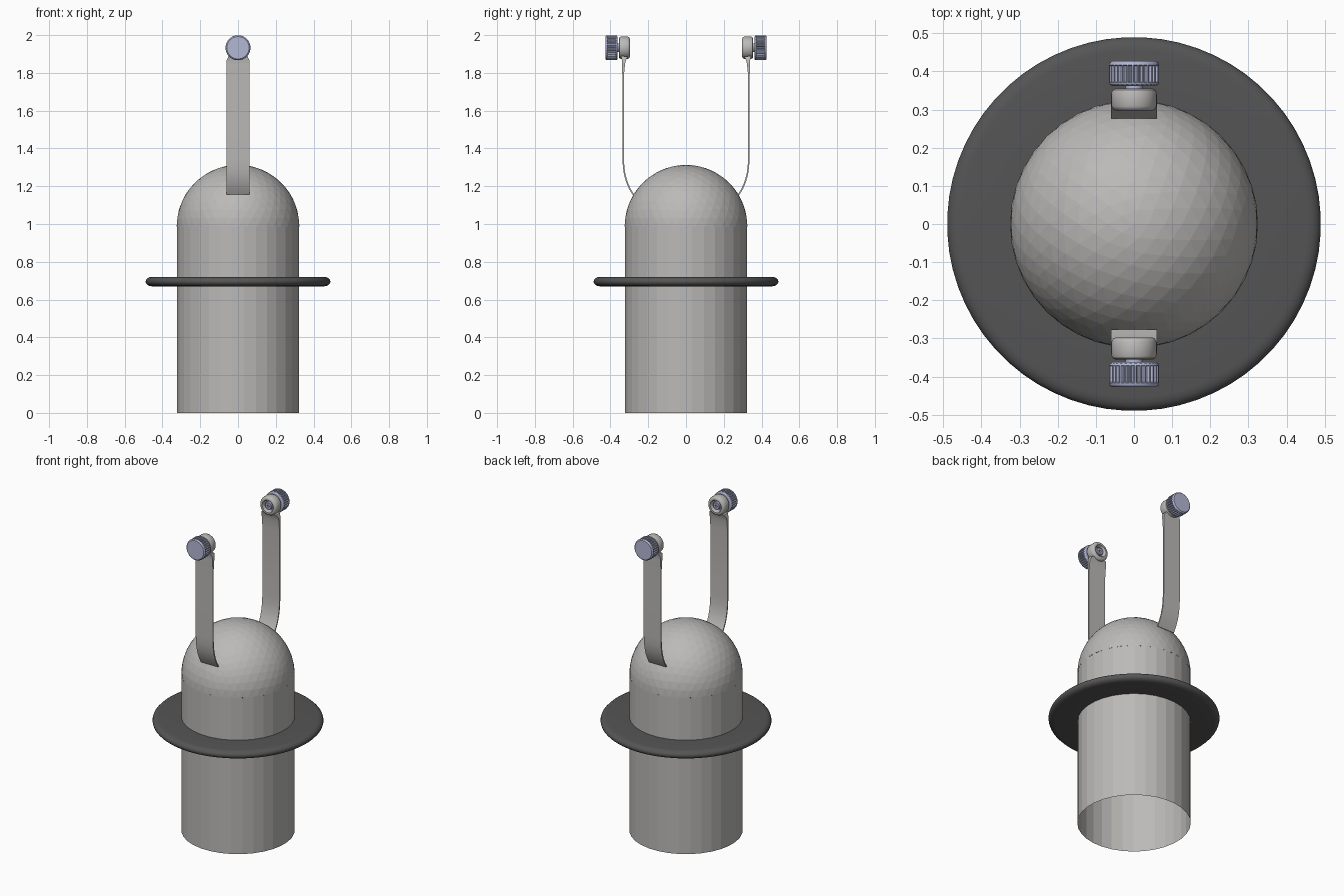
import bpy, bmesh, math
from mathutils import Matrix

if "Cube" in bpy.data.objects:
    bpy.data.objects.remove(bpy.data.objects["Cube"])


def material(name, rgb):
    m = bpy.data.materials.new(name)
    m.diffuse_color = (*rgb, 1)
    m.use_nodes = True
    m.node_tree.nodes["Principled BSDF"].inputs["Base Color"].default_value = m.diffuse_color
    return m


GREY = material("warm grey", (0.50, 0.49, 0.475))
DARK = material("dark grey", (0.09, 0.09, 0.09))
BLUE = material("blue grey", (0.45, 0.48, 0.66))


def finish(name, bm, mat, smooth=None):
    bmesh.ops.recalc_face_normals(bm, faces=bm.faces)
    me = bpy.data.meshes.new(name)
    bm.to_mesh(me)
    bm.free()
    me.materials.append(mat)
    ob = bpy.data.objects.new(name, me)
    bpy.context.collection.objects.link(ob)
    if smooth:
        bpy.ops.object.select_all(action='DESELECT')
        ob.select_set(True)
        bpy.context.view_layer.objects.active = ob
        bpy.ops.object.shade_smooth_by_angle(angle=math.radians(smooth))
    return ob


def lathe(profile, n, closed=False, ridge=lambda i, j: 0.0):
    """Revolve (radius, height) points about z; radius 0 makes a pole."""
    bm = bmesh.new()
    rings = []
    for j, (r, h) in enumerate(profile):
        if r == 0:
            rings.append([bm.verts.new((0, 0, h))] * n)
            continue
        ring = []
        for i in range(n):
            a = 2 * math.pi * (i + 0.5) / n
            q = r - ridge(i, j)
            ring.append(bm.verts.new((q * math.cos(a), q * math.sin(a), h)))
        rings.append(ring)
    pairs = list(zip(rings, rings[1:]))
    if closed:
        pairs.append((rings[-1], rings[0]))
    for a, b in pairs:
        for i in range(n):
            k = (i + 1) % n
            bm.faces.new(list(dict.fromkeys((a[i], a[k], b[k], b[i]))))
    return bm


# Open tube body
R, DOME_Z = 0.325, 0.988
finish("body_tube", lathe([(R, 0), (R, DOME_Z)], 32), GREY)

# Faceted half-sphere dome
bm = bmesh.new()
bmesh.ops.create_icosphere(bm, subdivisions=4, radius=R)
bmesh.ops.bisect_plane(bm, geom=bm.verts[:] + bm.edges[:] + bm.faces[:],
                       plane_co=(0, 0, 0), plane_no=(0, 0, 1), clear_inner=True)
bmesh.ops.translate(bm, verts=bm.verts, vec=(0, 0, DOME_Z))
finish("dome", bm, GREY)

# Flat collar with rounded rim
rim = [(0.320, 0.67)]
for k in range(9):
    a = math.pi * (k / 8 - 0.5)
    rim.append((0.455 + 0.035 * math.cos(a), 0.695 + 0.025 * math.sin(a)))
rim.append((0.320, 0.72))
finish("collar", lathe(rim, 64, closed=True), DARK, 40)

HUB_Z = 1.933


def to_side(bm, s):
    """Turn a z-axis part so that its height points out along y on side s."""
    m = Matrix.Translation((0, 0, HUB_Z)) @ Matrix.Rotation(-s * math.pi / 2, 4, 'X')
    bmesh.ops.transform(bm, matrix=m, verts=bm.verts)
    return bm


# (y, z, half thickness) along the strap
STRAP = [(0.280, 1.157, .004), (0.298, 1.187, .004), (0.313, 1.222, .004),
         (0.324, 1.26, .004), (0.330, 1.30, .004), (0.333, 1.35, .004),
         (0.333, 1.78, .004), (0.332, 1.815, .006), (0.331, 1.845, .008),
         (0.329, 1.865, .010), (0.327, 1.888, .018)]
# Hub with a recess on its inner face (radius, y)
HUB = [(0.034, 0.330), (0.034, 0.303), (0.039, 0.297), (0.048, 0.297),
       (0.055, 0.301), (0.059, 0.309), (0.059, 0.345), (0.056, 0.352),
       (0.050, 0.355), (0, 0.355)]
HUB.insert(0, (0, 0.330))
# Stud through the hub, with a small dimple
STUD = [(0, 0.311), (0.008, 0.311), (0.008, 0.301), (0.020, 0.301),
        (0.023, 0.304), (0.023, 0.37)]
# Knob outline; the two middle rings carry the knurling
KNOB = [(0, 0.362), (0.058, 0.362), (0.064, 0.366), (0.066, 0.371),
        (0.066, 0.373), (0.066, 0.415), (0.066, 0.417), (0.064, 0.423),
        (0.059, 0.427), (0, 0.427)]


def knurl(i, j):
    return 0.006 if j in (4, 5) and i % 4 in (2, 3) else 0.0


for s, side in ((-1, "front"), (1, "back")):
    bm = bmesh.new()
    rows = []
    W = 0.06
    for k, (y, z, t) in enumerate(STRAP):
        y0, z0, _ = STRAP[max(k - 1, 0)]
        y1, z1, _ = STRAP[min(k + 1, len(STRAP) - 1)]
        d = math.hypot(y1 - y0, z1 - z0)
        ny, nz = (z1 - z0) / d * t, -(y1 - y0) / d * t
        w = 0.05 if k == len(STRAP) - 1 else W
        rows.append([bm.verts.new((x, s * (y + e * ny), z + e * nz))
                     for x, e in ((-w, -1), (w, -1), (w, 1), (-w, 1))])
    for a, b in zip(rows, rows[1:]):
        for i in range(4):
            k = (i + 1) % 4
            bm.faces.new((a[i], a[k], b[k], b[i]))
    bm.faces.new(rows[0])
    bm.faces.new(rows[-1])
    # widen the strap into the lower half of the round hub
    lower = [bm.verts.new((x, s * y, z)) for y in (0.311, 0.343)
             for x, z in ((-W, HUB_Z), (-0.058, 1.905), (-0.05, 1.888),
                          (-0.058, 1.86), (-W, 1.85))]
    bmesh.ops.delete(bm, geom=lower, context='VERTS')
    finish(side + "_strap", bm, GREY, 35)

    finish(side + "_hub", to_side(lathe(HUB, 32), s), GREY, 40)
    finish(side + "_stud", to_side(lathe(STUD, 24), s), BLUE, 40)
    finish(side + "_knob", to_side(lathe(KNOB, 120, ridge=knurl), s), BLUE, 30)
